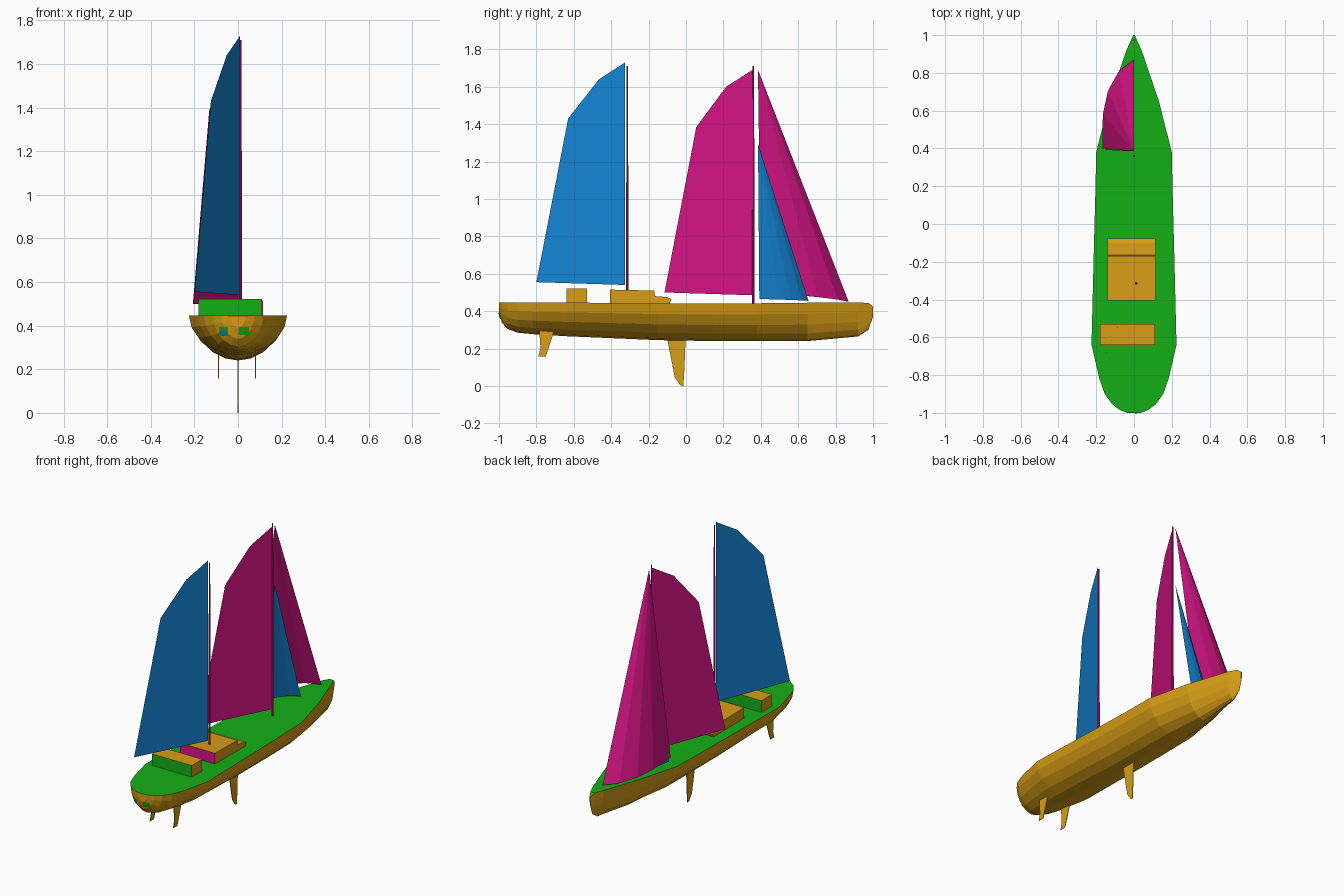
import bpy, bmesh, math
from mathutils import Vector
from mathutils.bvhtree import BVHTree

if "Cube" in bpy.data.objects:
    bpy.data.objects.remove(bpy.data.objects["Cube"])

def mat(name, rgb):
    m = bpy.data.materials.new(name)
    m.diffuse_color = (*rgb, 1)
    m.use_nodes = True
    m.node_tree.nodes["Principled BSDF"].inputs["Base Color"].default_value = m.diffuse_color
    return m

ORANGE = mat("orange", (0.68, 0.34, 0.008))
GREEN = mat("green", (0.007, 0.43, 0.008))
MAGENTA = mat("magenta", (0.68, 0.007, 0.24))
BLUE = mat("blue", (0.007, 0.24, 0.68))

def build(name, verts, faces, mats, rule=None, solid=True):
    bm = bmesh.new()
    vs = [bm.verts.new(v) for v in verts]
    for f in faces:
        bm.faces.new([vs[i] for i in f])
    if solid:
        bmesh.ops.recalc_face_normals(bm, faces=bm.faces)
    bm.normal_update()
    if rule:
        for f in bm.faces:
            f.material_index = rule(f)
    me = bpy.data.meshes.new(name)
    bm.to_mesh(me)
    bm.free()
    for m in mats:
        me.materials.append(m)
    ob = bpy.data.objects.new(name, me)
    bpy.context.collection.objects.link(ob)
    return ob

# Hull: rounded sections lofted from stern to bow, green deck on top
stations = [  # y, half width, deck z, bottom z
    (-1.0, 0.035, 0.445, 0.39), (-0.985, 0.075, 0.446, 0.34),
    (-0.955, 0.115, 0.446, 0.305), (-0.90, 0.155, 0.446, 0.285),
    (-0.82, 0.183, 0.446, 0.277), (-0.64, 0.225, 0.446, 0.266),
    (-0.15, 0.213, 0.442, 0.245), (0.15, 0.205, 0.440, 0.24),
    (0.38, 0.20, 0.442, 0.24), (0.65, 0.132, 0.445, 0.24),
    (0.92, 0.04, 0.446, 0.265), (0.975, 0.015, 0.444, 0.30),
    (1.0, 0.004, 0.425, 0.37)]
N = 10
verts, faces = [], []
for y, w, zt, zb in stations:
    for i in range(N + 1):
        a = math.pi * i / N
        c, s = math.cos(a), math.sin(a)
        verts.append((w * math.copysign(abs(c) ** 1.05, c), y,
                      zt - (zt - zb) * abs(s) ** 1.05))
M = N + 1
for k in range(len(stations) - 1):
    for i in range(M):
        j = (i + 1) % M
        faces.append((k * M + i, k * M + j, (k + 1) * M + j, (k + 1) * M + i))
faces.append(tuple(range(M)))
faces.append(tuple(range((len(stations) - 1) * M, len(stations) * M)))
build("hull", verts, faces, [ORANGE, GREEN],
      lambda f: 1 if f.normal.z > 0.75 else 0)
tree = BVHTree.FromPolygons([Vector(v) for v in verts], faces)

# Stern windows: thin plates laid on the hull surface
def stern_plate(name, x0, x1, z0, z1, m, lift):
    pts = []
    for z in (z0, (z0 + z1) / 2, z1):
        for x in (x0, (x0 + x1) / 2, x1):
            hit = tree.ray_cast(Vector((x, -2, z)), Vector((0, 1, 0)))[0]
            pts.append((x, hit.y - lift, z))
    quads = [(r * 3 + c, r * 3 + c + 1, r * 3 + c + 4, r * 3 + c + 3)
             for r in range(2) for c in range(2)]
    build(name, pts, quads, [m], solid=False)

stern_plate("left_stern_window", -0.088, -0.045, 0.353, 0.393, GREEN, 0.004)
stern_plate("left_stern_window_pane", -0.08, -0.052, 0.355, 0.38, BLUE, 0.006)
stern_plate("right_stern_window", 0.005, 0.05, 0.358, 0.393, GREEN, 0.004)

# Deck houses: side profiles (y, z) extruded across the boat
def prism(name, prof, x0, x1, mats, rule):
    n = len(prof)
    vs = [(x, y, z) for x in (x0, x1) for y, z in prof]
    fs = [tuple(range(n)), tuple(range(n, 2 * n))]
    fs += [(i, (i + 1) % n, n + (i + 1) % n, n + i) for i in range(n)]
    return build(name, vs, fs, mats, rule)

prism("cabin", [(-0.405, 0.435), (-0.405, 0.515), (-0.17, 0.51), (-0.165, 0.48),
                (-0.10, 0.475), (-0.078, 0.463), (-0.09, 0.435)],
      -0.14, 0.115, [ORANGE, MAGENTA], lambda f: 1 if f.normal.y < -0.9 else 0)
prism("cockpit_house", [(-0.64, 0.44), (-0.64, 0.522), (-0.53, 0.522), (-0.53, 0.44)],
      -0.18, 0.11, [ORANGE, GREEN], lambda f: 1 if abs(f.normal.y) > 0.9 else 0)

# Masts
def mast(name, x, y, top):
    bpy.ops.mesh.primitive_cone_add(vertices=8, radius1=0.007, radius2=0.004,
                                    depth=top - 0.43, location=(x, y, (top + 0.43) / 2))
    ob = bpy.context.object
    ob.name = name
    ob.data.materials.append(MAGENTA)

mast("main_mast", 0.0, 0.36, 1.71)
mast("mizzen_mast", 0.012, -0.314, 1.71)

# Flat sails: (y, z) outlines swung out to the left of the mast
def flat_sail(name, outline, x0, m):
    y0 = outline[0][0]
    pts = [(x0 + 0.44 * (y - y0), y, z) for y, z in outline]
    build(name, pts, [tuple(range(len(pts)))], [m], solid=False)

flat_sail("mizzen_sail", [(-0.325, 1.73), (-0.465, 1.64), (-0.63, 1.43),
                          (-0.80, 0.555), (-0.325, 0.54)], 0.01, BLUE)
flat_sail("main_sail", [(0.355, 1.69), (0.215, 1.60), (0.055, 1.385),
                        (-0.115, 0.50), (0.355, 0.485)], 0.0, MAGENTA)

# Headsails: fans from the head down to a curved foot
def fan_sail(name, head, foot, z0, z1, m):
    n = len(foot)
    pts = [head] + [(x, y, z0 + (z1 - z0) * i / (n - 1)) for i, (x, y) in enumerate(foot)]
    build(name, pts, [(0, i, i + 1) for i in range(1, n)], [m], solid=False)

fan_sail("jib", (0, 0.385, 1.69),
         [(0, 0.87), (-0.08, 0.81), (-0.138, 0.705), (-0.165, 0.58), (-0.168, 0.40)],
         0.45, 0.50, MAGENTA)
fan_sail("staysail", (0, 0.385, 1.295),
         [(0, 0.655), (-0.055, 0.62), (-0.10, 0.56), (-0.13, 0.49), (-0.15, 0.392)],
         0.455, 0.465, BLUE)

# Keel and twin rudders: thin blades
def blade(name, x, prof):
    prism(name, prof, x - 0.002, x + 0.002, [ORANGE], None)

blade("keel", 0.0, [(-0.102, 0.26), (-0.06, 0.045), (-0.03, 0.003), (-0.014, 0.0),
                    (-0.008, 0.1), (-0.002, 0.26)])
for side, x in (("left", -0.09), ("right", 0.08)):
    blade(side + "_rudder", x, [(-0.785, 0.31), (-0.778, 0.2), (-0.79, 0.158), (-0.75, 0.158),
                                (-0.735, 0.2), (-0.70, 0.31)])
